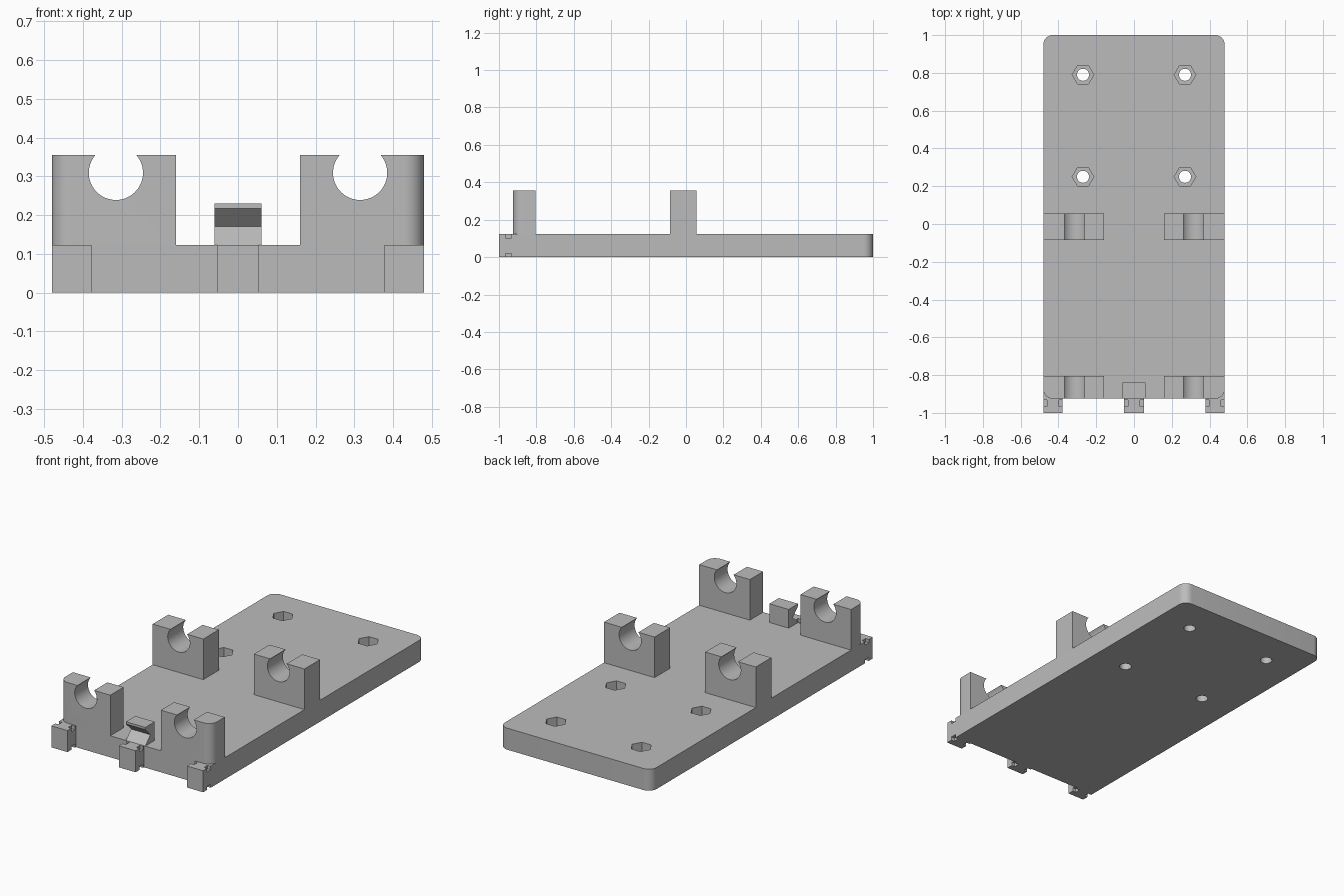
import bpy, bmesh, math
from mathutils import Vector

if "Cube" in bpy.data.objects:
    bpy.data.objects.remove(bpy.data.objects["Cube"], do_unlink=True)

grey = bpy.data.materials.new("plain grey")
grey.use_nodes = True
colour = (0.5, 0.5, 0.5, 1)
grey.diffuse_color = colour
grey.node_tree.nodes["Principled BSDF"].inputs["Base Color"].default_value = colour

W, FRONT, TOP = 0.48, -0.925, 0.123
ROUND = 0.05


def prism(name, profile, start, depth, round_edges=None):
    """Extrude a closed outline; round_edges picks upright edges to round."""
    bm = bmesh.new()
    face = bm.faces.new([bm.verts.new(Vector(p) + Vector(start)) for p in profile])
    new = bmesh.ops.extrude_face_region(bm, geom=[face])["geom"]
    bmesh.ops.translate(bm, vec=depth, verts=[v for v in new if isinstance(v, bmesh.types.BMVert)])
    bmesh.ops.recalc_face_normals(bm, faces=bm.faces)
    if round_edges:
        picked = [e for e in bm.edges
                  if (e.verts[0].co - e.verts[1].co).xy.length < 1e-5
                  and round_edges((e.verts[0].co + e.verts[1].co) / 2)]
        bmesh.ops.bevel(bm, geom=picked, offset=ROUND, segments=10, profile=0.5, affect='EDGES')
    mesh = bpy.data.meshes.new(name)
    bm.to_mesh(mesh)
    bm.free()
    mesh.materials.append(grey)
    ob = bpy.data.objects.new(name, mesh)
    bpy.context.collection.objects.link(ob)
    return ob


def select(ob):
    bpy.ops.object.select_all(action='DESELECT')
    ob.select_set(True)
    bpy.context.view_layer.objects.active = ob


def smooth(ob):
    select(ob)
    bpy.ops.object.shade_smooth_by_angle(angle=math.radians(30))


def rect_xz(x0, x1, z0, z1):
    return [(x0, 0, z0), (x1, 0, z0), (x1, 0, z1), (x0, 0, z1)]


def ring(radius, sides):
    return [(radius * math.cos(math.tau * i / sides), radius * math.sin(math.tau * i / sides), 0)
            for i in range(sides)]


# Base plate with rounded back corners
outline = [(-W, FRONT, 0), (W, FRONT, 0), (W, 1, 0), (-W, 1, 0)]
plate = prism("base_plate", outline, (0, 0, 0), (0, 0, TOP), lambda c: c.y > 0.9)

# Screw holes with hexagonal nut recesses
for x in (-0.27, 0.27):
    for y in (0.25, 0.79):
        for radius, sides, bottom in ((0.057, 6, 0.05), (0.032, 32, -0.1)):
            cutter = prism("hole_cutter", ring(radius, sides), (x, y, bottom), (0, 0, 0.3))
            cutter.hide_render = True
            select(plate)
            cut = plate.modifiers.new("hole", 'BOOLEAN')
            cut.operation, cut.solver, cut.object = 'DIFFERENCE', 'EXACT', cutter
            bpy.ops.object.modifier_apply(modifier=cut.name)
            bpy.data.objects.remove(cutter, do_unlink=True)
smooth(plate)

# Rod holders: blocks with a round channel open at the top
HOLD_X, HOLD_Z, HOLD_R, HOLD_TOP = 0.315, 0.309, 0.07, 0.355
opening = math.asin((HOLD_TOP - HOLD_Z) / HOLD_R)
for side, label in ((1, "left"), (-1, "right")):
    a0, a1 = math.pi - opening, math.tau + opening
    arc = [a0 + (a1 - a0) * i / 36 for i in range(37)]
    outline = [(0.16, 0, HOLD_TOP)]
    outline += [(HOLD_X + HOLD_R * math.cos(a), 0, HOLD_Z + HOLD_R * math.sin(a)) for a in arc]
    outline += [(W, 0, HOLD_TOP), (W, 0, TOP), (0.16, 0, TOP)]
    outline = [(side * x, y, z) for x, y, z in outline]
    smooth(prism("front_rod_holder_" + label, outline, (0, FRONT, 0), (0, 0.12, 0),
                 lambda c: c.y < FRONT + 0.01 and abs(c.x) > W - 0.01))
    smooth(prism("middle_rod_holder_" + label, outline, (0, -0.085, 0), (0, 0.14, 0)))

# Front tabs: a head, a neck with notched corners, and a root at the plate
N = 0.02
for label, x0, x1 in (("right", -W, -0.378), ("middle", -0.053, 0.053), ("left", 0.378, W)):
    full = rect_xz(x0, x1, 0, TOP)
    neck = [(x0 + N, 0, 0), (x1 - N, 0, 0), (x1 - N, 0, N), (x1, 0, N),
            (x1, 0, TOP - N), (x1 - N, 0, TOP - N), (x1 - N, 0, TOP), (x0 + N, 0, TOP),
            (x0 + N, 0, TOP - N), (x0, 0, TOP - N), (x0, 0, N), (x0 + N, 0, N)]
    prism("tab_head_" + label, full, (0, -1, 0), (0, 0.035, 0))
    prism("tab_neck_" + label, neck, (0, -0.965, 0), (0, 0.032, 0))
    prism("tab_root_" + label, full, (0, -0.933, 0), (0, 0.008, 0))

# Centre catch with a V groove in its front
V = 0.047
catch = [(0, FRONT, TOP), (0, FRONT + V, TOP + V), (0, FRONT, TOP + 2 * V),
         (0, FRONT, 0.23), (0, -0.84, 0.23), (0, -0.84, TOP)]
prism("centre_catch", catch, (-0.061, 0, 0), (0.122, 0, 0))
